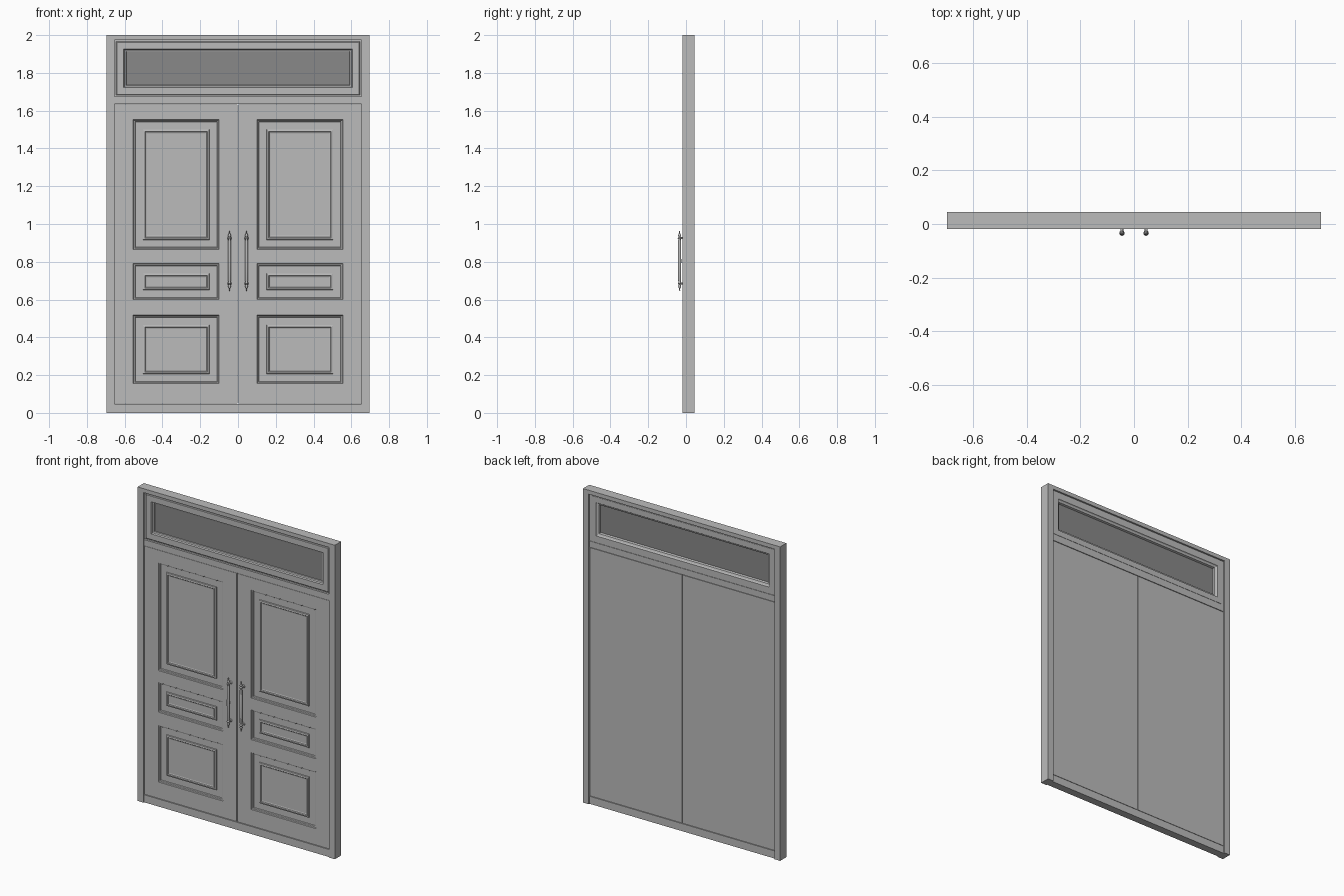
import bpy, bmesh, math
from mathutils import Matrix

if "Cube" in bpy.data.objects:
    bpy.data.objects.remove(bpy.data.objects["Cube"])


def material(name, v):
    m = bpy.data.materials.new(name)
    m.diffuse_color = (v, v, v, 1)
    m.use_nodes = True
    m.node_tree.nodes["Principled BSDF"].inputs["Base Color"].default_value = m.diffuse_color
    return m


PAINT = material("grey paint", 0.50)
GLASS = material("dark glass", 0.25)


def finish(bm, name, mat):
    bmesh.ops.remove_doubles(bm, verts=bm.verts, dist=1e-5)
    bmesh.ops.recalc_face_normals(bm, faces=bm.faces)
    me = bpy.data.meshes.new(name)
    bm.to_mesh(me)
    bm.free()
    me.materials.append(mat)
    ob = bpy.data.objects.new(name, me)
    bpy.context.collection.objects.link(ob)
    return ob


def box(name, x0, x1, y0, y1, z0, z1, mat=PAINT):
    bm = bmesh.new()
    bmesh.ops.create_cube(bm, size=1)
    for v in bm.verts:
        v.co = ((x0 + x1) / 2 + v.co.x * (x1 - x0),
                (y0 + y1) / 2 + v.co.y * (y1 - y0),
                (z0 + z1) / 2 + v.co.z * (z1 - z0))
    return finish(bm, name, mat)


def rings(bm, x0, x1, z0, z1, profile, close):
    """Concentric rectangles following (inset, y) points."""
    prev = None
    for d, y in profile:
        loop = [bm.verts.new((x, y, z)) for x, z in
                ((x0 + d, z0 + d), (x1 - d, z0 + d), (x1 - d, z1 - d), (x0 + d, z1 - d))]
        if prev:
            for i in range(4):
                j = (i + 1) % 4
                bm.faces.new((prev[i], prev[j], loop[j], loop[i]))
        prev = loop
    if close:
        bm.faces.new(prev)


# Frame
FRONT, BACK = -0.018, 0.045
W, J = 0.695, 0.655
LEAF_F, LEAF_B = -0.010, 0.036
for side, s in (("left", -1), ("right", 1)):
    a, b = sorted((s * J, s * W))
    box(side + "_jamb", a, b, FRONT, BACK, 0, 2)
box("head", -J, J, FRONT, BACK, 1.975, 2)
box("sill", -J, J, -0.012, 0.037, 0, 0.048)
box("transom_rail", -J, J, -0.013, 0.037, 1.635, 1.674)

# Door leaves: a grid front whose panel cells hold stepped mouldings
XS = (0.002, 0.10, 0.555, 0.653)
ZS = (0.051, 0.155, 0.517, 0.60, 0.79, 0.865, 1.552, 1.632)
MOULD = ((0, 0), (0.003, 0.005), (0.009, 0.007), (0.012, 0.012), (0.051, 0.012),
         (0.053, 0.005), (0.062, 0.003), (0.066, 0.008), (0.073, 0.010))
for side, s in (("left", -1), ("right", 1)):
    bm = bmesh.new()
    for i in range(3):
        for k in range(7):
            panel = i == 1 and k % 2 == 1
            prof = MOULD if panel else MOULD[:1]
            rings(bm, XS[i], XS[i + 1], ZS[k], ZS[k + 1],
                  [(d, LEAF_F + y) for d, y in prof], True)
    bmesh.ops.remove_doubles(bm, verts=bm.verts, dist=1e-5)
    # sides and back
    rim = [e for e in bm.edges if e.is_boundary]
    ext = bmesh.ops.extrude_edge_only(bm, edges=rim)["geom"]
    for v in ext:
        if isinstance(v, bmesh.types.BMVert):
            v.co.y = LEAF_B
    bmesh.ops.holes_fill(bm, edges=[e for e in bm.edges if e.is_boundary], sides=0)
    for v in bm.verts:
        v.co.x *= s
    finish(bm, side + "_door_leaf", PAINT)

# Transom sash with stepped beads on both sides, and its pane
bm = bmesh.new()
rings(bm, -0.645, 0.645, 1.682, 1.966,
      ((0.040, 0.012), (0.054, 0.008), (0.052, 0.002), (0.044, -0.001), (0.040, -0.010),
       (0.004, -0.010), (0, -0.006), (0, 0.036), (0.036, 0.036), (0.040, 0.030),
       (0.050, 0.026), (0.054, 0.014)), False)
finish(bm, "transom_sash", PAINT)
box("transom_pane", -0.603, 0.603, 0.008, 0.014, 1.724, 1.924, GLASS)
# Stop filling the gap around the sash
bm = bmesh.new()
rings(bm, -J, J, 1.672, 1.977, ((0, 0.0), (0.012, 0.0), (0.012, 0.034), (0, 0.034), (0, 0.0)), False)
finish(bm, "sash_stop", PAINT)

# Pull handles: turned bar with finials and two standoffs
TURN = ((0, 0.645), (0.004, 0.649), (0.002, 0.656), (0.006, 0.664), (0.008, 0.672),
        (0.005, 0.679), (0.010, 0.685), (0.006, 0.692), (0.0075, 0.700), (0.009, 0.805))
TURN = TURN + tuple((r, 1.61 - z) for r, z in reversed(TURN[:-1]))
HX, HY = 0.045, -0.034
for side, s in (("left", -1), ("right", 1)):
    bm = bmesh.new()
    vs = [bm.verts.new((r, 0, z)) for r, z in TURN]
    es = [bm.edges.new(p) for p in zip(vs, vs[1:])]
    bmesh.ops.spin(bm, geom=vs + es, cent=(0, 0, 0), axis=(0, 0, 1),
                   angle=2 * math.pi, steps=16)
    bmesh.ops.translate(bm, verts=bm.verts, vec=(s * HX, HY, 0))
    for z in (0.685, 0.925):
        for r0, r1, y0, y1 in ((0.005, 0.005, HY, LEAF_F), (0.011, 0.008, LEAF_F, LEAF_F - 0.005)):
            mid = Matrix.Translation((s * HX, (y0 + y1) / 2, z))
            turn = Matrix.Rotation(math.pi / 2 if y1 < y0 else -math.pi / 2, 4, "X")
            bmesh.ops.create_cone(bm, cap_ends=True, segments=12, radius1=r0, radius2=r1,
                                  depth=abs(y1 - y0), matrix=mid @ turn)
    ob = finish(bm, side + "_pull_handle", PAINT)
    bpy.context.view_layer.objects.active = ob
    ob.select_set(True)
    bpy.ops.object.shade_smooth_by_angle(angle=math.radians(40))
    ob.select_set(False)
